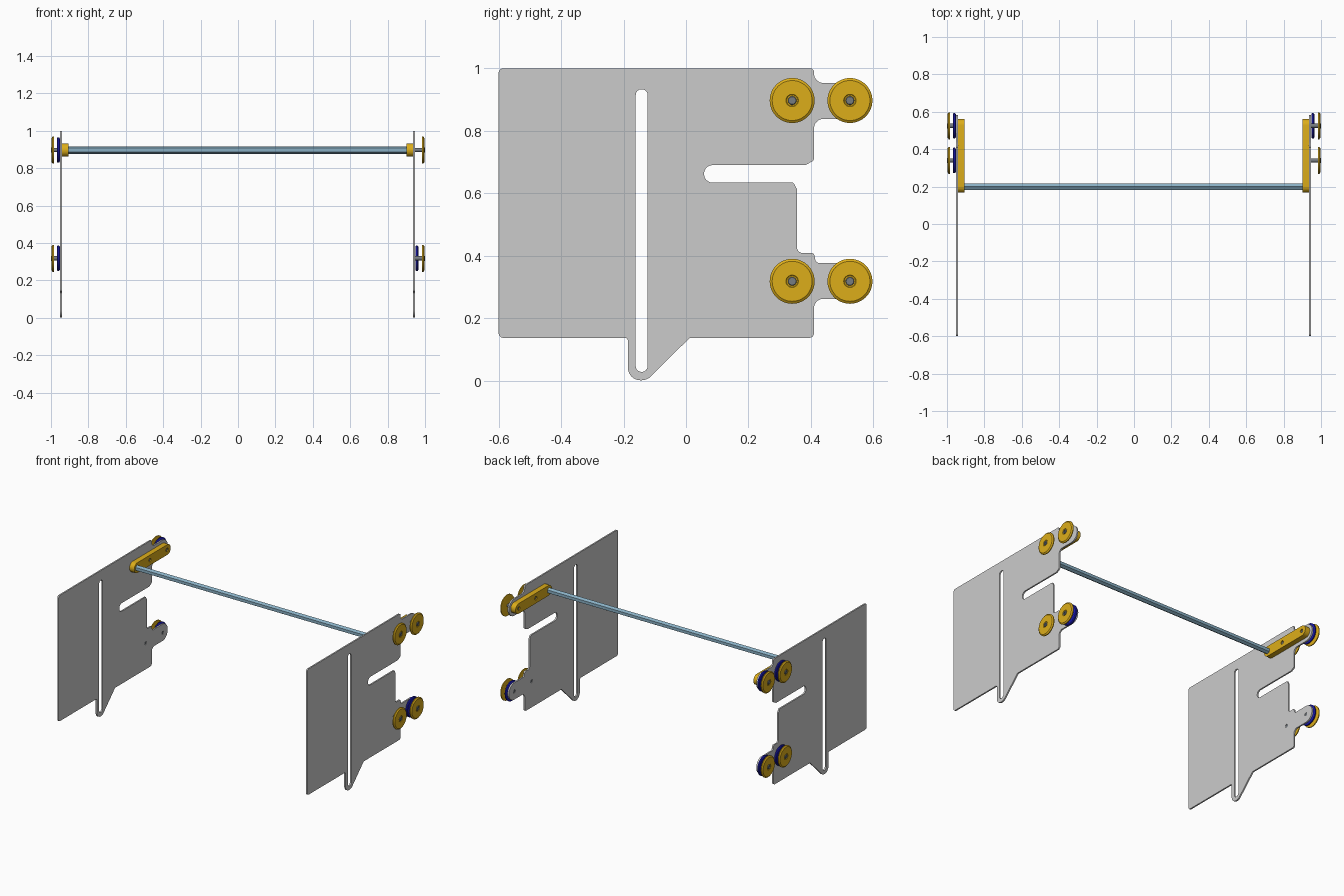
import bpy, bmesh
from math import sin, cos, pi, radians
from mathutils import Matrix, Vector

if "Cube" in bpy.data.objects:
    bpy.data.objects.remove(bpy.data.objects["Cube"])

AXES = Matrix(((0, 0, 1, 0), (1, 0, 0, 0), (0, 1, 0, 0), (0, 0, 0, 1)))  # profile (y, z) extruded along x


def material(name, color):
    m = bpy.data.materials.new(name)
    m.diffuse_color = (*color, 1)
    m.use_nodes = True
    m.node_tree.nodes["Principled BSDF"].inputs["Base Color"].default_value = m.diffuse_color
    return m


GOLD = material("gold", (0.72, 0.42, 0.01))
BLUE = material("blue", (0.01, 0.01, 0.45))
STEEL = material("rod_blue", (0.25, 0.43, 0.55))
DARK = material("dark_steel", (0.18, 0.2, 0.22))


def finish(name, mesh, mat, angle=35):
    ob = bpy.data.objects.new(name, mesh)
    bpy.context.collection.objects.link(ob)
    if mat:
        mesh.materials.clear()
        mesh.materials.append(mat)
    bpy.ops.object.select_all(action='DESELECT')
    bpy.context.view_layer.objects.active = ob
    ob.select_set(True)
    bpy.ops.object.shade_smooth_by_angle(angle=radians(angle))
    return ob


def fillet(points, steps=8):
    """Round each (y, z, radius) corner of a closed outline."""
    out = []
    for i, (y, z, r) in enumerate(points):
        p = Vector((y, z))
        a = (Vector(points[i - 1][:2]) - p)
        b = (Vector(points[(i + 1) % len(points)][:2]) - p)
        if r == 0:
            out.append(p)
            continue
        half = a.angle(b) / 2
        a.normalize()
        b.normalize()
        t = r * cos(half) / sin(half)
        c = p + (a + b).normalized() * (r / sin(half))
        s, e = p + a * t - c, p + b * t - c
        sweep = s.angle_signed(e)
        for k in range(steps + 1):
            out.append(c + Matrix.Rotation(-sweep * k / steps, 2) @ s)
    return out


def circle(y, z, r, n=32):
    return [Vector((y + r * cos(2 * pi * k / n), z + r * sin(2 * pi * k / n))) for k in range(n)]


def slab(name, loops, x0, x1, mat=None):
    """Filled outline with holes, extruded between x0 and x1."""
    cu = bpy.data.curves.new(name, 'CURVE')
    cu.dimensions, cu.fill_mode, cu.extrude = '2D', 'BOTH', abs(x1 - x0) / 2
    for loop in loops:
        sp = cu.splines.new('POLY')
        sp.points.add(len(loop) - 1)
        for q, p in zip(sp.points, loop):
            q.co = (p[0], p[1], 0, 1)
        sp.use_cyclic_u = True
    tmp = bpy.data.objects.new("tmp", cu)
    bpy.context.collection.objects.link(tmp)
    mesh = bpy.data.meshes.new_from_object(tmp.evaluated_get(bpy.context.evaluated_depsgraph_get()))
    bpy.data.objects.remove(tmp)
    mesh.transform(Matrix.Translation(((x0 + x1) / 2, 0, 0)) @ AXES)
    bm = bmesh.new()
    bm.from_mesh(mesh)
    bmesh.ops.remove_doubles(bm, verts=bm.verts, dist=1e-5)
    bmesh.ops.recalc_face_normals(bm, faces=bm.faces)
    bm.to_mesh(mesh)
    bm.free()
    return finish(name, mesh, mat)


def lathe(name, profile, y, z, side, mat, n=48):
    """Revolve (x, radius) points about an x axis through (y, z), capped at both ends."""
    bm = bmesh.new()
    rings = [[bm.verts.new((side * x, y + r * sin(2 * pi * k / n), z + r * cos(2 * pi * k / n)))
              for k in range(n)] for x, r in profile]
    for a, b in zip(rings, rings[1:]):
        for k in range(n):
            bm.faces.new((a[k], a[(k + 1) % n], b[(k + 1) % n], b[k]))
    bm.faces.new(rings[0])
    bm.faces.new(rings[-1])
    bmesh.ops.recalc_face_normals(bm, faces=bm.faces)
    mesh = bpy.data.meshes.new(name)
    bm.to_mesh(mesh)
    bm.free()
    return finish(name, mesh, mat, 25)


WHEELS = [(y, z) for z in (0.897, 0.318) for y in (0.34, 0.525)]

# side plate outline: notched back edge, two wheel tabs, pointed foot
OUTLINE = fillet([
    (-0.6, 1.0, .015), (0.41, 1.0, .012),
    (0.41, 0.953, .03), (0.582, 0.953, .056), (0.582, 0.838, .056), (0.41, 0.838, .03),
    (0.41, 0.705, .012), (0.382, 0.69, .012),
    (0.058, 0.69, .027), (0.058, 0.634, .027),
    (0.344, 0.634, .005), (0.356, 0.612, .01), (0.356, 0.409, .016),
    (0.41, 0.409, .012), (0.416, 0.377, .012),
    (0.582, 0.377, .056), (0.582, 0.262, .056), (0.41, 0.262, .03),
    (0.41, 0.137, .015), (0.012, 0.137, .01),
    (-0.125, 0.001, .043), (-0.186, 0.001, .04), (-0.186, 0.137, .01),
    (-0.6, 0.137, .015)])
SLOT = fillet([(-0.161, 0.933, .0185), (-0.123, 0.933, .0185), (-0.123, 0.028, .0185), (-0.161, 0.028, .0185)])
LINK = fillet([(0.168, 0.932, .034), (0.562, 0.932, .034), (0.562, 0.862, .034), (0.168, 0.862, .034)])

for side, label, px in ((-1, "left", 0.946), (1, "right", 0.941)):
    # plate and the link arm on its inner face
    slab(label + "_side_plate", [OUTLINE, SLOT] + [circle(y, z, .012) for y, z in WHEELS],
         side * (px - .005), side * (px + .005))
    slab(label + "_link_arm", [LINK] + [circle(y, 0.897, .012) for y in (0.34, 0.525)],
         side * (px - .041), side * (px - .005), GOLD)
    for i, (y, z) in enumerate(WHEELS):
        tag = f"{label}_wheel_{i + 1}"
        # outer gold flange
        lathe(tag + "_outer_flange", [(.983, .066), (.985, .072), (.991, .072), (.997, .064),
                                      (.997, .02), (.995, .018)], y, z, side, GOLD)
        # inner blue flange (only one on the right side)
        if side < 0 or i == 3:
            lathe(tag + "_inner_flange", [(px + .007, .062), (px + .011, .068), (px + .019, .068),
                                          (px + .023, .063)], y, z, side, BLUE)
        # axle with socketed head
        start = px - (.035 if z > .5 else .003)
        lathe(tag + "_axle", [(start, .0115), (.99, .0115), (.99, .014), (.998, .014), (1.0, .012),
                              (1.0, .006), (.996, .006)], y, z, side, DARK, 24)

# hexagonal cross rod
slab("cross_rod", [[Vector((0.2 + .02 * sin(pi * k / 3), 0.897 + .02 * cos(pi * k / 3))) for k in range(6)]],
     -0.92, 0.92, STEEL)
